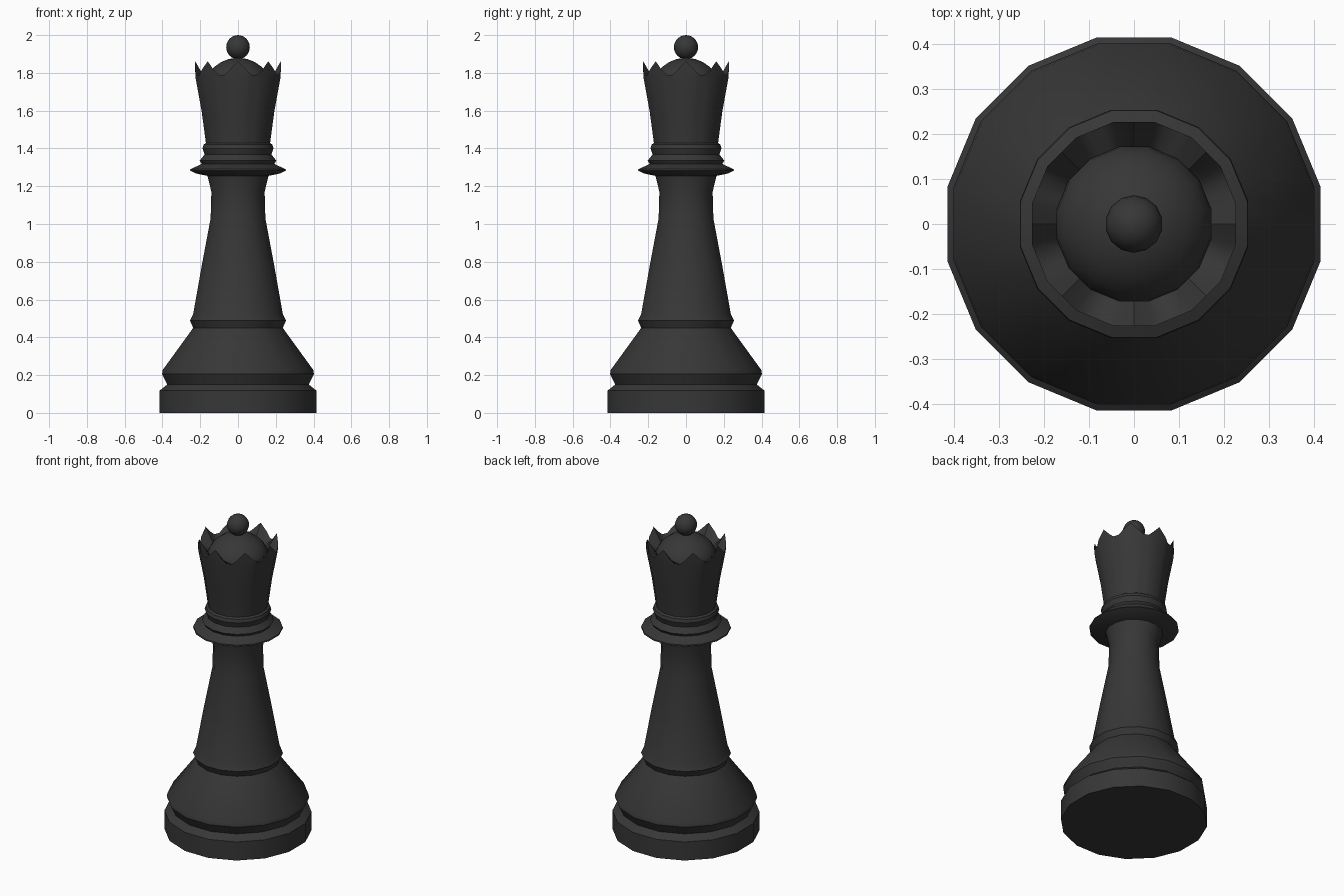
import bpy, bmesh, math

if "Cube" in bpy.data.objects:
    bpy.data.objects.remove(bpy.data.objects["Cube"])

SIDES = 16
HALF = math.pi / SIDES
FLAT = math.cos(HALF)          # flat-to-corner ratio of the 16-gon

black = bpy.data.materials.new("matt black")
black.diffuse_color = (0.038, 0.038, 0.038, 1)
black.use_nodes = True
black.node_tree.nodes["Principled BSDF"].inputs["Base Color"].default_value = black.diffuse_color


def finish(bm, name, angle=30):
    bmesh.ops.recalc_face_normals(bm, faces=bm.faces)
    me = bpy.data.meshes.new(name)
    bm.to_mesh(me)
    bm.free()
    me.materials.append(black)
    ob = bpy.data.objects.new(name, me)
    bpy.context.collection.objects.link(ob)
    bpy.ops.object.select_all(action='DESELECT')
    ob.select_set(True)
    bpy.context.view_layer.objects.active = ob
    bpy.ops.object.shade_smooth_by_angle(angle=math.radians(angle))
    return ob


def bridge(bm, a, b):
    n = len(a)
    for i in range(n):
        bm.faces.new((a[i], a[(i + 1) % n], b[(i + 1) % n], b[i]))


def lathe(name, profile, sides=SIDES, cap_bottom=True, cap_top=True):
    """Turn (half width, z) pairs into a faceted solid of revolution."""
    bm = bmesh.new()
    rings = []
    for w, z in profile:
        r = w / FLAT
        rings.append([bm.verts.new((r * math.cos((i + .5) * math.tau / sides),
                                    r * math.sin((i + .5) * math.tau / sides), z))
                      for i in range(sides)])
    for a, b in zip(rings, rings[1:]):
        bridge(bm, a, b)
    if cap_bottom:
        bm.faces.new(rings[0])
    if cap_top:
        bm.faces.new(rings[-1])
    return finish(bm, name)


# Foot, skirt and tapering stem
lathe("base_and_stem", [
    (.415, 0), (.415, .118), (.375, .15), (.402, .205), (.398, .228),
    (.237, .45), (.254, .488), (.237, .525), (.19, .79), (.145, 1.03),
    (.141, 1.17), (.163, 1.262)], cap_top=False)

# Wide collar and the two rings above it
lathe("collar", [
    (.163, 1.255), (.225, 1.268), (.254, 1.283), (.252, 1.29), (.192, 1.318),
    (.203, 1.335), (.183, 1.36), (.177, 1.368), (.188, 1.40), (.182, 1.42),
    (.17, 1.428)], cap_bottom=False, cap_top=False)


# Flared crown with eight points
def polygon_point(w, deg, z):
    """Point on the 16-gon of half width w at the given angle."""
    a = math.radians(deg)
    off = (a + HALF) % (2 * HALF) - HALF
    r = w / math.cos(off)
    return (r * math.cos(a), r * math.sin(a), z)


rim = [(0, 1.862), (11.25, 1.815), (18, 1.79), (27, 1.79), (33.75, 1.815)]
angles = [(k * 45 + d, z) for k in range(8) for d, z in rim]
bm = bmesh.new()
loops = []
for w, z in [(.17, 1.428), (.174, 1.46), (.193, 1.60), (.224, 1.77)]:
    loops.append([bm.verts.new(polygon_point(w, d, z)) for d, _ in angles])
loops.append([bm.verts.new(polygon_point(.227, d, z)) for d, z in angles])
loops.append([bm.verts.new(polygon_point(.171, d, 1.765)) for d, _ in angles])
for a, b in zip(loops, loops[1:]):
    bridge(bm, a, b)
finish(bm, "crown")

# Dome inside the crown
lathe("dome", [(.171, 1.75), (.168, 1.772), (.15, 1.805), (.125, 1.832),
               (.09, 1.857), (.05, 1.873), (.01, 1.88)], cap_bottom=False)

# Ball on top
bm = bmesh.new()
bmesh.ops.create_uvsphere(bm, u_segments=14, v_segments=12, radius=.064)
bmesh.ops.translate(bm, verts=bm.verts, vec=(0, 0, 1.936))
finish(bm, "ball", 60)
